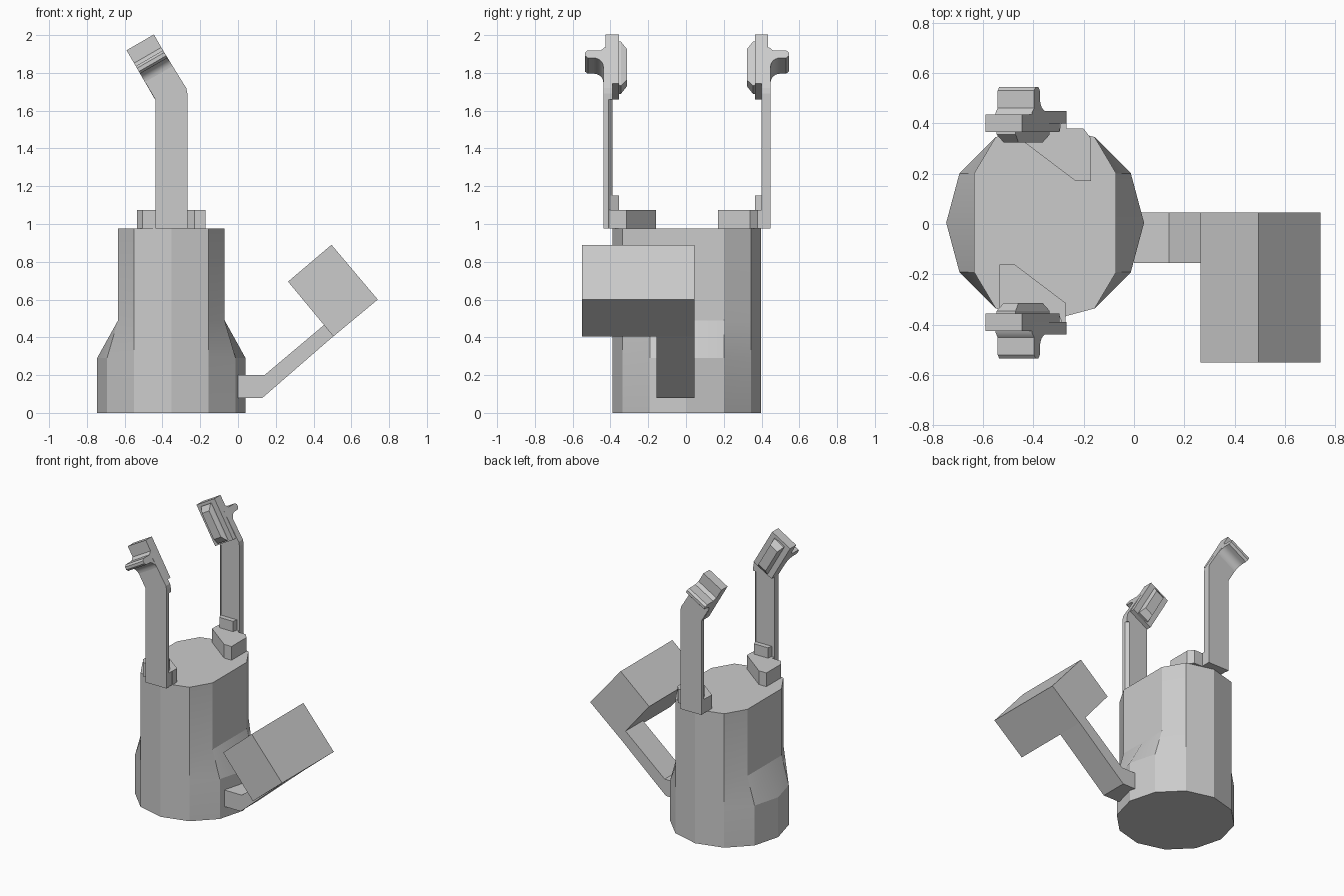
import bpy, bmesh
from math import sin, cos, radians, pi

cube = bpy.data.objects.get("Cube")
if cube:
    bpy.data.objects.remove(cube, do_unlink=True)

grey = bpy.data.materials.new("plain_grey")
grey.use_nodes = True
grey.diffuse_color = (0.6, 0.6, 0.6, 1)
grey.node_tree.nodes["Principled BSDF"].inputs["Base Color"].default_value = (0.6, 0.6, 0.6, 1)

CX, CY = -0.353, 0.005      # body axis


def loft(name, rings, smooth=None):
    """Skin a stack of equal-length rings and cap both ends."""
    bm = bmesh.new()
    rows = [[bm.verts.new(p) for p in ring] for ring in rings]
    n = len(rows[0])
    for low, high in zip(rows, rows[1:]):
        for i in range(n):
            j = (i + 1) % n
            bm.faces.new((low[i], low[j], high[j], high[i]))
    bm.faces.new(rows[0])
    bm.faces.new(rows[-1])
    bmesh.ops.recalc_face_normals(bm, faces=bm.faces)
    mesh = bpy.data.meshes.new(name)
    bm.to_mesh(mesh)
    bm.free()
    mesh.materials.append(grey)
    obj = bpy.data.objects.new(name, mesh)
    bpy.context.collection.objects.link(obj)
    if smooth:
        bpy.ops.object.select_all(action='DESELECT')
        obj.select_set(True)
        bpy.context.view_layer.objects.active = obj
        bpy.ops.object.shade_smooth_by_angle(angle=radians(smooth))
    return obj


def prism(name, pts, place, a, b, smooth=None):
    return loft(name, [[place(p, q, d) for p, q in pts] for d in (a, b)], smooth)


def rect(x0, x1, y0, y1):
    return [(x0, y0), (x1, y0), (x1, y1), (x0, y1)]


# Twelve-sided body, with its two sides cut flat above the shoulder
def body_ring(z, limit):
    ring = []
    for i in range(12):
        a = i * pi / 6
        x = max(-limit, min(limit, 0.393 * cos(a)))
        ring.append((CX + x, CY + 0.393 * sin(a), z))
    return ring


loft("body", [body_ring(0, 0.4), body_ring(0.29, 0.4),
              body_ring(0.49, 0.282), body_ring(0.975, 0.282)], smooth=20)


# Side arm and thumb block
def side(x, z, y):
    return (x, y, z)


prism("thumb_arm", [(0, 0.08), (0.13, 0.08), (0.51, 0.41), (0.455, 0.465), (0.14, 0.2), (0, 0.2)],
      side, -0.155, 0.045)
prism("thumb_block", [(0.505, 0.405), (0.74, 0.6), (0.495, 0.89), (0.265, 0.695)],
      side, -0.55, 0.045)


# Two fingers, the rear one facing the front one
def tilted(w, u, y):
    """Point on the leaning finger head: w across, u along."""
    t = radians(30)
    return (-0.44 + w * cos(t) - u * sin(t), y, 1.66 + w * sin(t) + u * cos(t))


def finger(label, rear):
    def flip(p):
        return (p[0], 2 * CY - p[1], p[2]) if rear else p

    def turn(x, y, z):
        return (2 * CX - x, 2 * CY - y, z) if rear else (x, y, z)

    def front(x, z, y):
        return flip((x, y, z))

    def head(w, u, y):
        return flip(tilted(w, u, y))

    def hook(y, u, w):
        return flip(tilted(w, u, y))

    # Wedge foot, post and small step between them
    prism(label + "_foot", [(-0.535, -0.16), (-0.475, -0.16), (-0.27, -0.315), (-0.27, -0.37),
                            (-0.505, -0.37), (-0.535, -0.33)], turn, 0.975, 1.075)
    prism(label + "_step", rect(-0.437, -0.272, -0.437, -0.355), turn, 0.975, 1.075)
    prism(label + "_collar", [(-0.42, -0.4), (-0.28, -0.4), (-0.3, -0.355), (-0.41, -0.355)],
          turn, 1.07, 1.15)
    prism(label + "_post", [(-0.438, -0.438), (-0.268, -0.438), (-0.268, -0.41),
                            (-0.29, -0.39), (-0.438, -0.39)], turn, 0.975, 1.66)

    # Bend into the leaning head
    left, right = tilted(0, 0.2, 0), tilted(0.167, 0.2, 0)
    prism(label + "_bend", [(-0.438, 1.66), (-0.268, 1.66), (-0.268, 1.69), (-0.274, 1.72),
                            (-0.293, 1.75), (right[0], right[2]), (left[0], left[2])],
          front, -0.438, -0.39)

    # Head plate and bevelled inner ridge
    prism(label + "_head", rect(0, 0.167, 0, 0.3), head, -0.425, -0.355)
    base, top = rect(0.04, 0.127, 0.01, 0.28), rect(0.05, 0.117, 0.05, 0.24)
    loft(label + "_ridge", [[head(w, u, -0.36) for w, u in base],
                            [head(w, u, -0.345) for w, u in base],
                            [head(w, u, -0.313) for w, u in top]])

    # Outward hook with a curved underside
    curve = [(-0.49 + 0.052 * sin(a), 0.105 + 0.052 * cos(a))
             for a in (i * pi / 12 for i in range(7))]
    prism(label + "_hook", [(-0.4, 0.225), (-0.432, 0.22), (-0.45, 0.203), (-0.52, 0.203),
                            (-0.535, 0.19), (-0.535, 0.17), (-0.52, 0.157)] + curve
          + [(-0.4, 0.1)], hook, 0, 0.167, smooth=35)


finger("front_finger", False)
finger("rear_finger", True)
